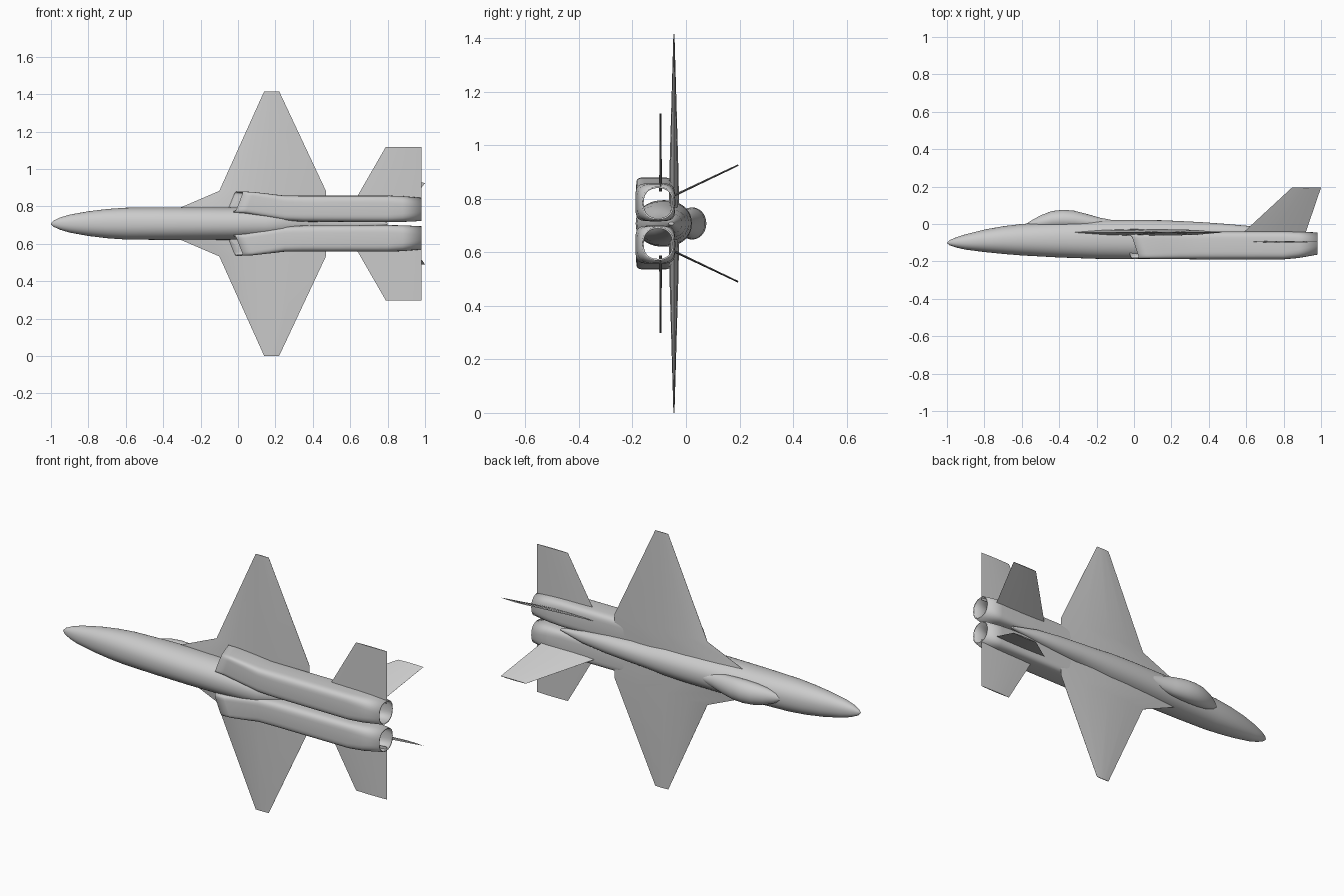
import bpy, bmesh, math
from mathutils import Vector

if "Cube" in bpy.data.objects:
    bpy.data.objects.remove(bpy.data.objects["Cube"])

MID = 0.7075  # height of the symmetry plane: the jet lies on its side, back towards +y

grey = bpy.data.materials.new("airframe grey")
grey.use_nodes = True
grey.diffuse_color = (0.6, 0.6, 0.6, 1)
grey.node_tree.nodes["Principled BSDF"].inputs["Base Color"].default_value = (0.6, 0.6, 0.6, 1)


def finish(name, bm, angle):
    bmesh.ops.recalc_face_normals(bm, faces=bm.faces)
    mesh = bpy.data.meshes.new(name)
    bm.to_mesh(mesh)
    bm.free()
    mesh.materials.append(grey)
    ob = bpy.data.objects.new(name, mesh)
    bpy.context.collection.objects.link(ob)
    bpy.ops.object.select_all(action="DESELECT")
    ob.select_set(True)
    bpy.context.view_layer.objects.active = ob
    bpy.ops.object.shade_smooth_by_angle(angle=math.radians(angle))
    return ob


def bridge(bm, rings):
    for a, b in zip(rings, rings[1:]):
        for i in range(len(a)):
            j = (i + 1) % len(a)
            bm.faces.new((a[i], a[j], b[j], b[i]))


def ring(bm, x, top, bottom, inner, outer, power, rake=0, side=1, count=40):
    """Superellipse section; rake slants it back towards its lower outer corner."""
    verts = []
    for i in range(count):
        t = math.tau * i / count
        c, s = math.cos(t), math.sin(t)
        u = math.copysign(abs(c) ** (2 / power), c)
        v = math.copysign(abs(s) ** (2 / power), s)
        y = (top + bottom) / 2 + u * (top - bottom) / 2
        w = (inner + outer) / 2 + v * (outer - inner) / 2
        verts.append(bm.verts.new((x + rake * (v - u), y, MID + side * w)))
    return verts


def body(name, sections, power):
    bm = bmesh.new()
    rings = [ring(bm, x, top, bot, -w, w, power) for x, top, bot, w in sections]
    bridge(bm, rings)
    bm.faces.new(rings[0])
    bm.faces.new(rings[-1])
    return finish(name, bm, 40)


def tube(name, sections, side):
    bm = bmesh.new()
    bridge(bm, [ring(bm, *s, side=side) for s in sections])
    ob = finish(name, bm, 35)
    wall = ob.modifiers.new("wall", "SOLIDIFY")
    wall.thickness = 0.006
    wall.offset = -1
    return ob


def surface(name, stations, side):
    """Blade with a lens section; stations are leading x, trailing x, y, span, half thickness."""
    bm = bmesh.new()
    dy, dw = stations[-1][2] - stations[0][2], stations[-1][3] - stations[0][3]
    normal = Vector((0, dw, -dy * side)).normalized()
    rings = []
    chord = (0, 0.2, 0.45, 0.75, 1)
    for lead, trail, y, w, half in stations:
        def point(f, sign):
            p = Vector((lead + (trail - lead) * f, y, MID + side * w))
            return bm.verts.new(p + normal * sign * half * (4 * f * (1 - f) + 0.04))
        rings.append([point(f, 1) for f in chord] + [point(f, -1) for f in reversed(chord)])
    bridge(bm, rings)
    bm.faces.new(rings[0])
    bm.faces.new(rings[-1])
    return finish(name, bm, 25)


# Fuselage: x, top, bottom, half width
body("fuselage", [
    (-1, -.099, -.102, .002), (-.985, -.086, -.114, .017), (-.95, -.071, -.126, .033),
    (-.9, -.055, -.137, .048), (-.8, -.03, -.15, .066), (-.7, -.012, -.16, .078),
    (-.6, 0, -.168, .085), (-.4, .014, -.179, .087), (-.2, .021, -.186, .087),
    (0, .022, -.188, .086), (.15, .02, -.188, .082), (.24, .016, -.182, .072),
    (.36, .01, -.13, .06), (.5, 0, -.1, .05), (.65, -.014, -.08, .034), (.8, -.045, -.065, .006),
], 2.2)

# Canopy blister
body("canopy", [
    (-.58, -.002, -.012, .004), (-.55, .018, -.02, .026), (-.5, .046, -.03, .044),
    (-.44, .069, -.03, .056), (-.38, .076, -.03, .06), (-.32, .071, -.03, .059),
    (-.25, .053, -.03, .052), (-.18, .033, -.03, .04), (-.11, .02, -.02, .02),
], 2)

for side, label in ((1, "upper"), (-1, "lower")):
    # Engine duct from raked intake to round nozzle: x, top, bottom, inner, outer, power, rake
    tube(label + "_engine_duct", [
        (-.015, -.055, -.186, .06, .172, 7, .022), (.04, -.052, -.186, .055, .17, 7, .022),
        (.15, -.045, -.187, .035, .16, 6, .01), (.25, -.042, -.188, .016, .15, 5, 0),
        (.35, -.04, -.189, .01, .15, 4.5, 0), (.8, -.04, -.189, .008, .15, 4.5, 0),
        (.88, -.041, -.182, .009, .147, 3.6, 0), (.98, -.045, -.164, .014, .138, 2.3, 0),
    ], side)
    # Main wing with leading edge strake
    surface(label + "_wing", [
        (-.36, .47, -.045, .06, .018), (-.31, .47, -.045, .085, .018),
        (-.1, .47, -.045, .175, .017), (.14, .22, -.045, .7075, .002),
    ], side)
    # Tailplane
    surface(label + "_tailplane", [
        (.62, .98, -.095, .12, .005), (.64, .98, -.095, .15, .005), (.79, .98, -.095, .41, .003),
    ], side)
    # Canted fin
    surface(label + "_fin", [
        (.585, .918, -.045, .104, .004), (.845, 1, .195, .218, .003),
    ], side)
